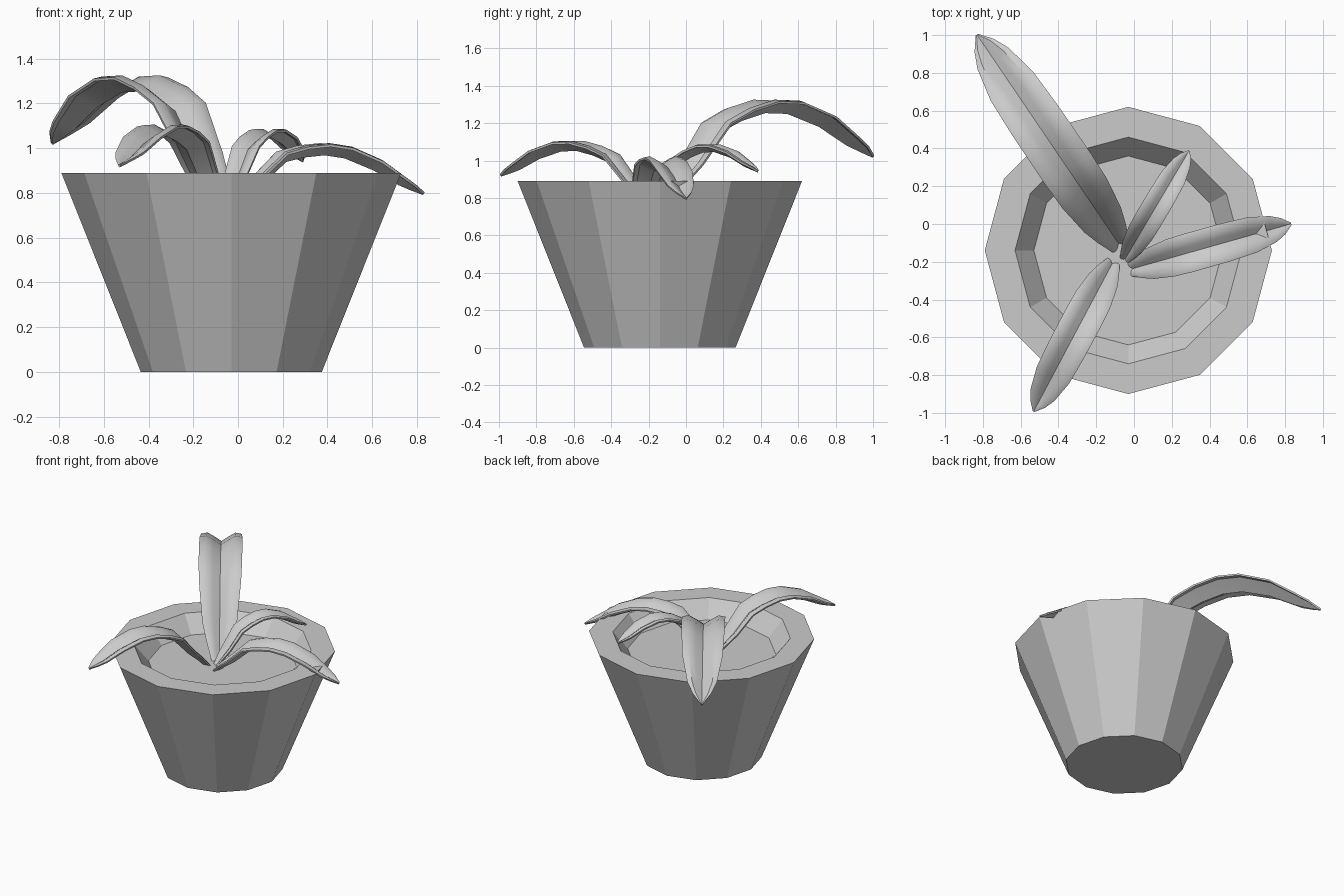
import bpy, bmesh
from math import cos, sin, pi
from mathutils import Vector

if "Cube" in bpy.data.objects:
    bpy.data.objects.remove(bpy.data.objects["Cube"])


def new_object(name, bm):
    bmesh.ops.recalc_face_normals(bm, faces=bm.faces)
    mesh = bpy.data.meshes.new(name)
    bm.to_mesh(mesh)
    bm.free()
    obj = bpy.data.objects.new(name, mesh)
    bpy.context.collection.objects.link(obj)
    return obj


# Twelve-sided pot: base, outer lip, inner lip, soil level
def make_pot():
    profile = [(0.405, 0.0), (0.76, 0.89), (0.60, 0.89), (0.50, 0.77)]
    n = 12
    bm = bmesh.new()
    rings = [[bm.verts.new((-0.03 + r * cos(2 * pi * i / n),
                            -0.14 + r * sin(2 * pi * i / n), z))
              for i in range(n)] for r, z in profile]
    for a, b in zip(rings, rings[1:]):
        for i in range(n):
            j = (i + 1) % n
            bm.faces.new((a[i], a[j], b[j], b[i]))
    bm.faces.new(rings[0])
    bm.faces.new(rings[-1])
    return new_object("flower_pot", bm)


# Leaf stations: distance along, relative height, relative width
LEAF = [(0, 0, .35), (.06, .2, .6), (.125, .385, .8), (.25, .79, .97),
        (.36, .92, 1), (.48, 1, 1), (.6, .99, .99), (.76, .85, .93),
        (.89, .64, .68), (.95, .55, .42), (1, .46, .04)]
# Cross-section: sideways position, depth of the central fold
SECTION = [(-1, .06), (-.7, 0), (-.35, .2), (0, .42), (.35, .2), (.7, 0), (1, .06)]


def make_leaf(name, root, tip, width, height, tilt):
    root, tip = Vector(root), Vector(tip)
    along = tip - root
    d = along.normalized()
    side = Vector((-d.y, d.x, 0))
    length = along.length
    path = [(t * length, 0.77 + height * h + tilt * t) for t, h, w in LEAF]
    bm = bmesh.new()
    rows = []
    for k, (s, z) in enumerate(path):
        p, q = path[max(k - 1, 0)], path[min(k + 1, len(path) - 1)]
        tan = Vector((q[0] - p[0], q[1] - p[1])).normalized()
        half = width / 2 * LEAF[k][2]
        row = []
        for u, depth in SECTION:
            drop = depth * half
            flat = root + d * (s + tan.y * drop)
            pos = Vector((flat.x, flat.y, z - tan.x * drop)) + side * (u * half)
            row.append(bm.verts.new(pos))
        rows.append(row)
    for a, b in zip(rows, rows[1:]):
        for i in range(len(SECTION) - 1):
            bm.faces.new((a[i], a[i + 1], b[i + 1], b[i]))
    obj = new_object(name, bm)
    solid = obj.modifiers.new("thickness", 'SOLIDIFY')
    solid.thickness = 0.012
    solid.offset = 0
    for poly in obj.data.polygons:
        poly.use_smooth = True
    bpy.ops.object.select_all(action='DESELECT')
    obj.select_set(True)
    bpy.context.view_layer.objects.active = obj
    bpy.ops.object.modifier_apply(modifier=solid.name)
    bpy.ops.object.shade_smooth_by_angle(angle=0.7)


make_pot()
# Four arching leaves
make_leaf("leaf_large", (-0.07, -0.12), (-0.83, 1.0), 0.29, 0.55, 0)
make_leaf("leaf_small", (-0.05, -0.19), (0.29, 0.385), 0.145, 0.29, 0.04)
make_leaf("leaf_right", (-0.02, -0.24), (0.83, 0.0), 0.205, 0.30, -0.11)
make_leaf("leaf_front", (-0.11, -0.20), (-0.53, -0.99), 0.205, 0.33, 0)
